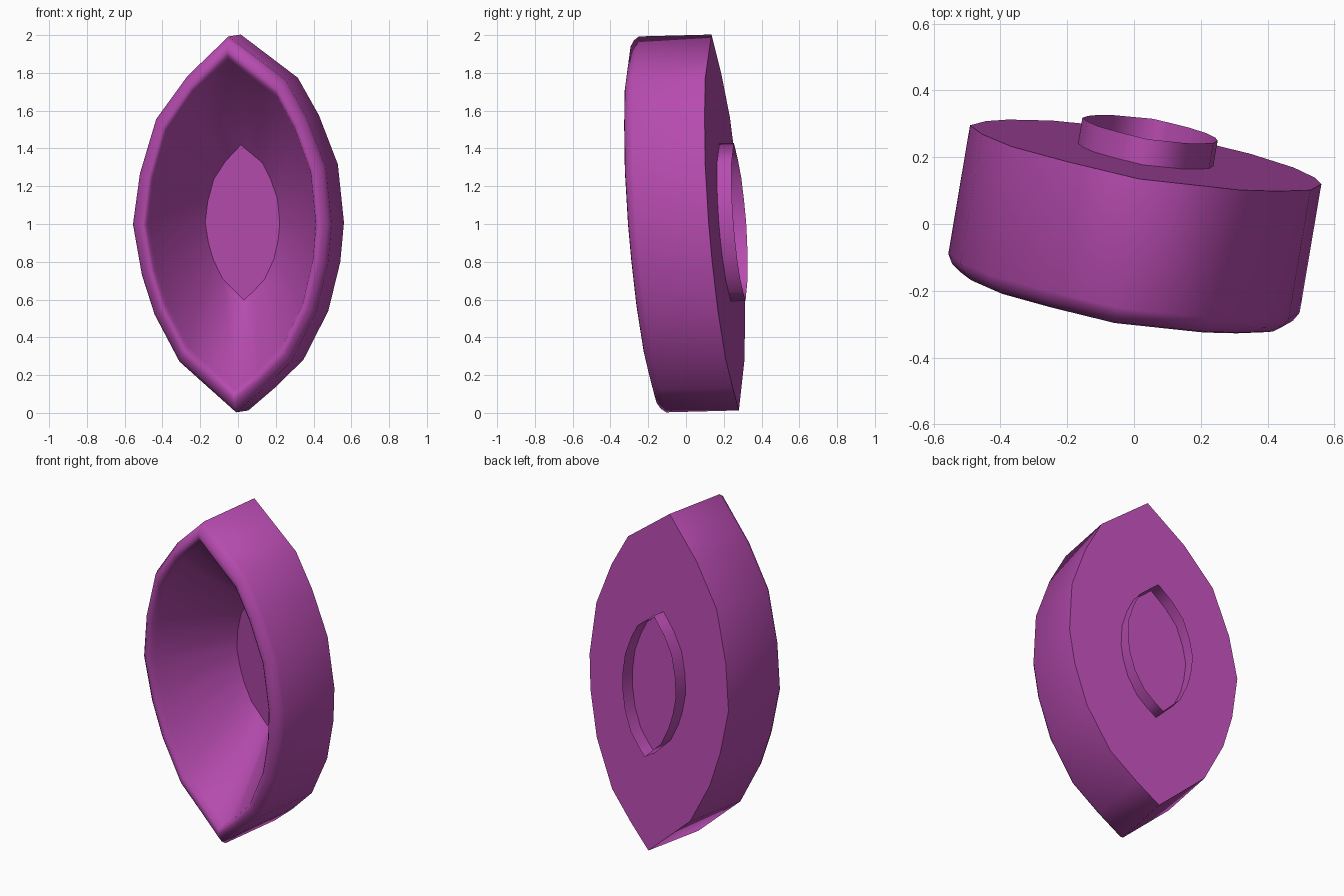
import bpy, bmesh
from mathutils import Vector

if "Cube" in bpy.data.objects:
    bpy.data.objects.remove(bpy.data.objects["Cube"])

# Tilted frame shared by all parts: width, height and depth axes
U = Vector((0.526, -0.088, 0.0))
V = Vector((-0.02, -0.0725, 0.995))
W = Vector((0.065, 0.385, 0.01))
CENTRE = Vector((-0.03, -0.1775, 0.998))

# Pointed-oval outline, clockwise from the top tip
OUTLINE = [(0, 1), (.565, .77), (.77, .57), (.95, .31), (1, 0), (.955, -.21),
           (.825, -.47), (.565, -.73), (.27, -.88), (0, -1), (-.56, -.73),
           (-.80, -.48), (-.92, -.27), (-1, 0), (-.92, .27), (-.745, .56), (-.42, .79)]

purple = bpy.data.materials.new("purple")
purple.diffuse_color = (0.47, 0.07, 0.43, 1)
purple.use_nodes = True
purple.node_tree.nodes["Principled BSDF"].inputs["Base Color"].default_value = purple.diffuse_color


def loft(name, profile, caps=True):
    """Sweep the outline through (width scale, height scale, depth, width shift) rings."""
    bm = bmesh.new()
    rings = [[bm.verts.new(CENTRE + U * (u * su + shift) + V * (v * sv) + W * w)
              for u, v in OUTLINE] for su, sv, w, shift in profile]
    n = len(OUTLINE)
    for a, b in zip(rings, rings[1:]):
        for i in range(n):
            j = (i + 1) % n
            bm.faces.new((a[i], a[j], b[j], b[i]))
    if caps:
        for ring in (rings[0], rings[-1]):
            cap = bm.faces.new(ring)
            for edge in cap.edges:
                edge.smooth = False
    bmesh.ops.recalc_face_normals(bm, faces=bm.faces[:])
    for face in bm.faces:
        face.smooth = True
    mesh = bpy.data.meshes.new(name)
    bm.to_mesh(mesh)
    bm.free()
    mesh.materials.append(purple)
    obj = bpy.data.objects.new(name, mesh)
    bpy.context.collection.objects.link(obj)


# Bowl: flat back, straight wall, rounded rim, tapering hollow, flat floor
loft("bowl", [(1, 1, 1, 0), (1, 1, 0, 0), (.97, .98, -.07, 0), (.92, .95, -.12, 0),
              (.88, .925, -.135, 0), (.855, .90, -.11, 0), (.84, .88, -.03, 0),
              (.375, .413, .985, -.02)])

# Thin raised collar around the middle of the back
loft("back_collar", [(.385, .42, .99, 0), (.385, .42, 1.2, 0)], caps=False)
